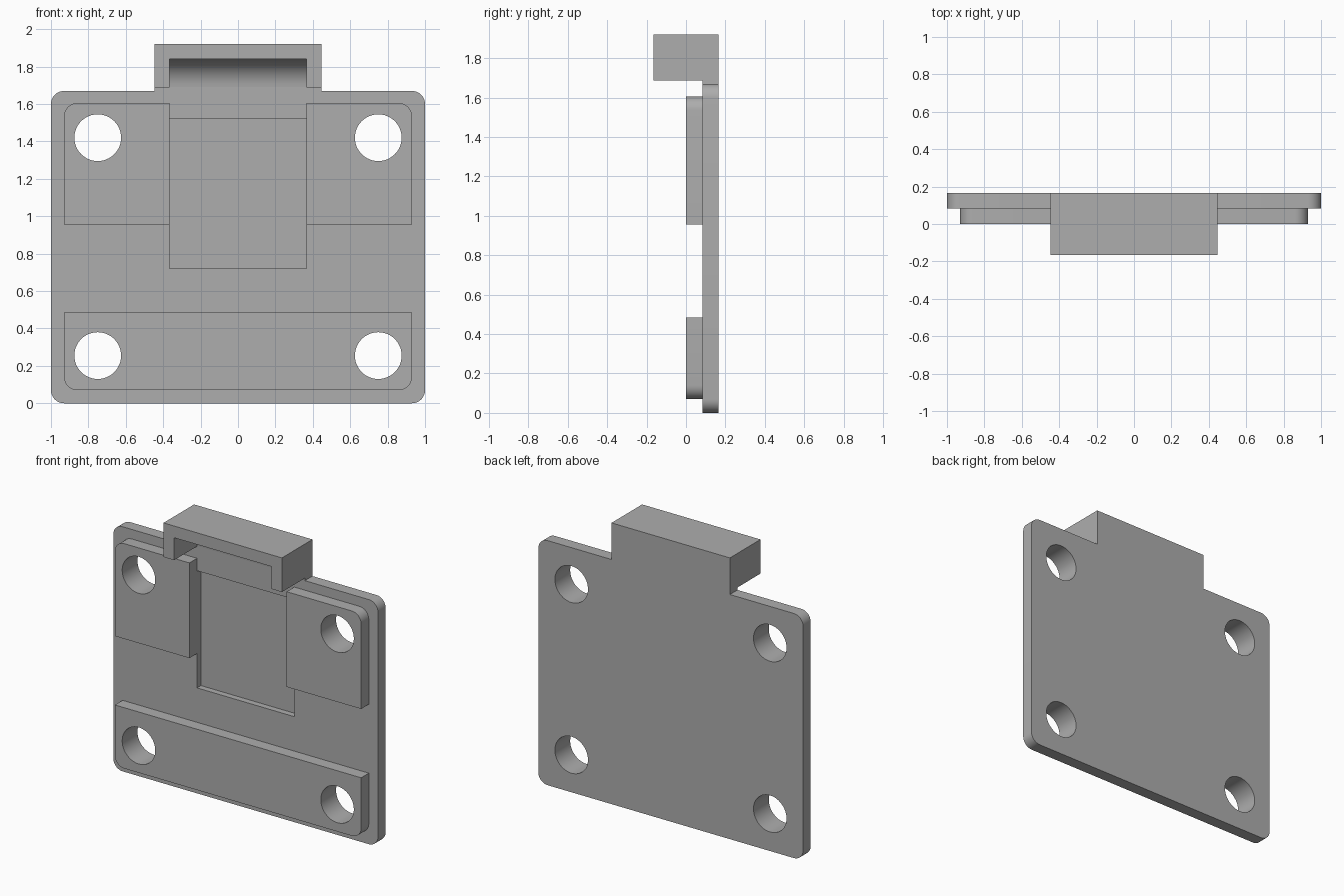
import bpy, bmesh
from math import pi, sin, cos
from mathutils import Vector

cube = bpy.data.objects.get("Cube")
if cube:
    bpy.data.objects.remove(cube, do_unlink=True)

grey = bpy.data.materials.new("plain grey")
grey.use_nodes = True
grey.diffuse_color = (0.42, 0.42, 0.42, 1)
grey.node_tree.nodes["Principled BSDF"].inputs["Base Color"].default_value = grey.diffuse_color

FRONT, FACE, FLOOR, BACK = -0.165, 0.083, 0.125, 0.165
SLOT = 0.367          # half width of the central slot
ROUND = 0.07          # corner radius


def outline(corners, steps=8):
    """Turn (u, v, radius) corners into a polygon with rounded corners."""
    pts = []
    for i, (u, v, r) in enumerate(corners):
        p = Vector((u, v))
        if not r:
            pts.append(p)
            continue
        a = (Vector(corners[i - 1][:2]) - p).normalized() * r
        b = (Vector(corners[(i + 1) % len(corners)][:2]) - p).normalized() * r
        for k in range(steps + 1):
            t = k / steps * pi / 2
            pts.append(p + a * (1 - sin(t)) + b * (1 - cos(t)))
    return pts


def prism(name, corners, lo, hi, along="y", steps=8):
    """Extrude an outline along y (outline in x, z) or x (outline in y, z)."""
    place = (lambda p, d: (p.x, d, p.y)) if along == "y" else (lambda p, d: (d, p.x, p.y))
    bm = bmesh.new()
    face = bm.faces.new([bm.verts.new(place(p, lo)) for p in outline(corners, steps)])
    ext = bmesh.ops.extrude_face_region(bm, geom=[face])
    shift = Vector((0, hi - lo, 0)) if along == "y" else Vector((hi - lo, 0, 0))
    bmesh.ops.translate(bm, vec=shift, verts=[g for g in ext["geom"] if isinstance(g, bmesh.types.BMVert)])
    bmesh.ops.recalc_face_normals(bm, faces=bm.faces)
    mesh = bpy.data.meshes.new(name)
    bm.to_mesh(mesh)
    bm.free()
    mesh.materials.append(grey)
    obj = bpy.data.objects.new(name, mesh)
    bpy.context.collection.objects.link(obj)
    return obj


def rect(x0, x1, z0, z1, radii=(0, 0, 0, 0)):
    """Corners in order: low left, low right, top right, top left."""
    return [(x, z, r) for (x, z), r in zip(((x0, z0), (x1, z0), (x1, z1), (x0, z1)), radii)]


def select(obj):
    bpy.ops.object.select_all(action="DESELECT")
    obj.select_set(True)
    bpy.context.view_layer.objects.active = obj


def cut(obj, cutter):
    mod = obj.modifiers.new("cut", "BOOLEAN")
    mod.operation, mod.solver, mod.object = "DIFFERENCE", "EXACT", cutter
    select(obj)
    bpy.ops.object.modifier_apply(modifier=mod.name)
    bpy.data.objects.remove(cutter, do_unlink=True)


def drill(obj, x, z, r=0.125):
    box = [(x - r, z - r, r), (x + r, z - r, r), (x + r, z + r, r), (x - r, z + r, r)]
    cut(obj, prism("hole_cutter", box, -0.3, 0.3, steps=12))


HOLE_X, HOLE_LOW, HOLE_HIGH = 0.75, 0.255, 1.42

# Back plate with the upright tab behind the hood
plate = prism("back_plate", [
    (-1, 0, ROUND), (1, 0, ROUND), (1, 1.67, ROUND), (0.447, 1.67, 0),
    (0.447, 1.92, 0), (-0.447, 1.92, 0), (-0.447, 1.67, 0), (-1, 1.67, ROUND)], FACE, BACK)
cut(plate, prism("recess_cutter", rect(-SLOT, SLOT, 0.72, 1.52), 0, FLOOR))

# Lower raised pad
lower = prism("lower_pad", rect(-0.93, 0.93, 0.07, 0.485, (ROUND, ROUND, 0, 0)), 0, FACE)

# Upper raised pads on either side of the slot
uppers = []
for side, name in ((-1, "right"), (1, "left")):
    x0, x1 = sorted((side * SLOT, side * 0.93))
    radii = (0, 0, ROUND, 0) if side > 0 else (0, 0, 0, ROUND)
    pad = prism(name + "_upper_pad", rect(x0, x1, 0.955, 1.605, radii), 0, FACE)
    drill(pad, side * HOLE_X, HOLE_HIGH)
    uppers.append(pad)
    for z in (HOLE_LOW, HOLE_HIGH):
        drill(plate, side * HOLE_X, z)
    drill(lower, side * HOLE_X, HOLE_LOW)

# Overhanging hood, hollow below with a rounded inner back corner
hood = prism("hood", rect(-0.447, 0.447, 1.687, 1.92), FRONT, FACE)
cut(hood, prism("hood_cutter", [
    (-0.3, 1.5, 0), (FACE, 1.5, 0), (FACE, 1.84, 0.15), (-0.3, 1.84, 0)],
    -SLOT, SLOT, along="x", steps=12))

for obj in [plate, lower, hood] + uppers:
    select(obj)
    bpy.ops.object.shade_smooth_by_angle()
